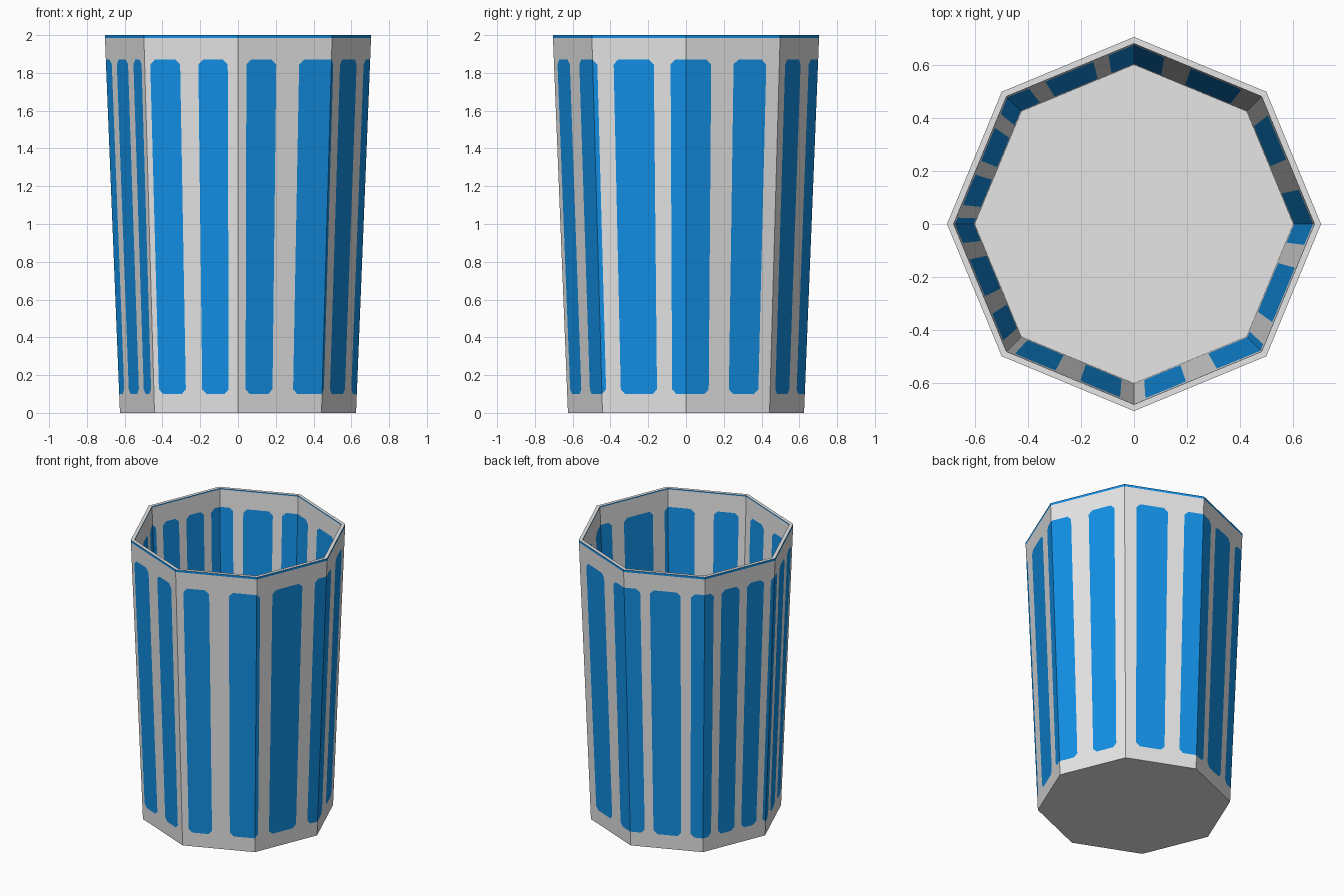
import bpy, bmesh, math

if "Cube" in bpy.data.objects:
    bpy.data.objects.remove(bpy.data.objects["Cube"])

def material(name, rgb):
    m = bpy.data.materials.new(name)
    m.diffuse_color = (*rgb, 1)
    m.use_nodes = True
    m.node_tree.nodes["Principled BSDF"].inputs["Base Color"].default_value = m.diffuse_color
    return m

GREY, BLUE = 0, 1
mats = [material("light_grey", (0.79, 0.79, 0.79)),
        material("bright_blue", (0.006, 0.28, 0.79))]

# Stripes as start/end positions, counted in facets from the left (-x) corner
STRIPES = [(.28, .57), (.71, .92), (1.06, 1.38), (1.575, 1.89), (2.09, 2.41),
           (2.655, 3.05), (3.225, 3.655), (3.835, 4.27), (4.51, 4.86),
           (5.15, 5.55), (5.76, 6.2), (6.32, 6.70), (6.83, 7.13),
           (7.24, 7.50), (7.61, 7.85), (7.95, 8.15)]
CH = 0.05                       # corner cut, in facets
Z0, Z1, CZ = 0.10, 1.87, 0.025  # stripe bottom, top and corner cut height
BAND = 1.984                    # blue edge band under the rim
FLOOR, WALL = 0.023, 0.025

def point(u, z, inset):
    """Point on the tapered octagon wall."""
    r = 0.625 + 0.04 * z - inset
    k = math.floor(u)
    f = u - k
    a, b = (math.pi + math.pi / 4 * (k + i) for i in (0, 1))
    return (r * ((1 - f) * math.cos(a) + f * math.cos(b)),
            r * ((1 - f) * math.sin(a) + f * math.sin(b)), z)

cols = set(float(i) for i in range(1, 9))
for s, e in STRIPES:
    cols |= {round(v, 3) for v in (s, s + CH, e - CH, e)}
cols = sorted(cols)
N = len(cols)

bm = bmesh.new()

def face(verts, mat):
    bm.faces.new(verts).material_index = mat

def wall(zs, inset):
    """Striped wall; returns its bottom and top vertex loops."""
    g = [[bm.verts.new(point(u, z, inset)) for u in cols] for z in zs]
    for i in range(N):
        j = (i + 1) % N
        mid = (cols[i] + (cols[j] if j else cols[0] + 8)) / 2
        stripe = next((t for t in STRIPES if t[0] < mid < t[1]), None)
        for r in range(len(zs) - 1):
            a, b, c, d = g[r][i], g[r][j], g[r + 1][j], g[r + 1][i]
            zm = (zs[r] + zs[r + 1]) / 2
            if zm > BAND:
                face((a, b, c, d), BLUE)
            elif not stripe or not Z0 < zm < Z1:
                face((a, b, c, d), GREY)
            else:
                left, right = mid < stripe[0] + CH, mid > stripe[1] - CH
                low, high = zm < Z0 + CZ, zm > Z1 - CZ
                if (left or right) and (low or high):
                    # cut stripe corner: grey outer triangle, blue inner one
                    q = [a, b, c, d]
                    k = (0 if left else 1) if low else (3 if left else 2)
                    q = q[k:] + q[:k]
                    face((q[3], q[0], q[1]), GREY)
                    face((q[1], q[2], q[3]), BLUE)
                else:
                    face((a, b, c, d), BLUE)
    return g[0], g[-1]

rows = [Z0, Z0 + CZ, Z1 - CZ, Z1]
out_low, out_top = wall([0] + rows + [BAND, 2], 0)
in_low, in_top = wall([FLOOR] + rows + [1.993, 2], WALL)

# Rim, base and inside floor
for i in range(N):
    j = (i + 1) % N
    face((out_top[i], out_top[j], in_top[j], in_top[i]), GREY)
face(out_low, GREY)
face(in_low, GREY)

bmesh.ops.recalc_face_normals(bm, faces=bm.faces)
mesh = bpy.data.meshes.new("striped_cup")
bm.to_mesh(mesh)
bm.free()
for m in mats:
    mesh.materials.append(m)
bpy.context.collection.objects.link(bpy.data.objects.new("striped_cup", mesh))
